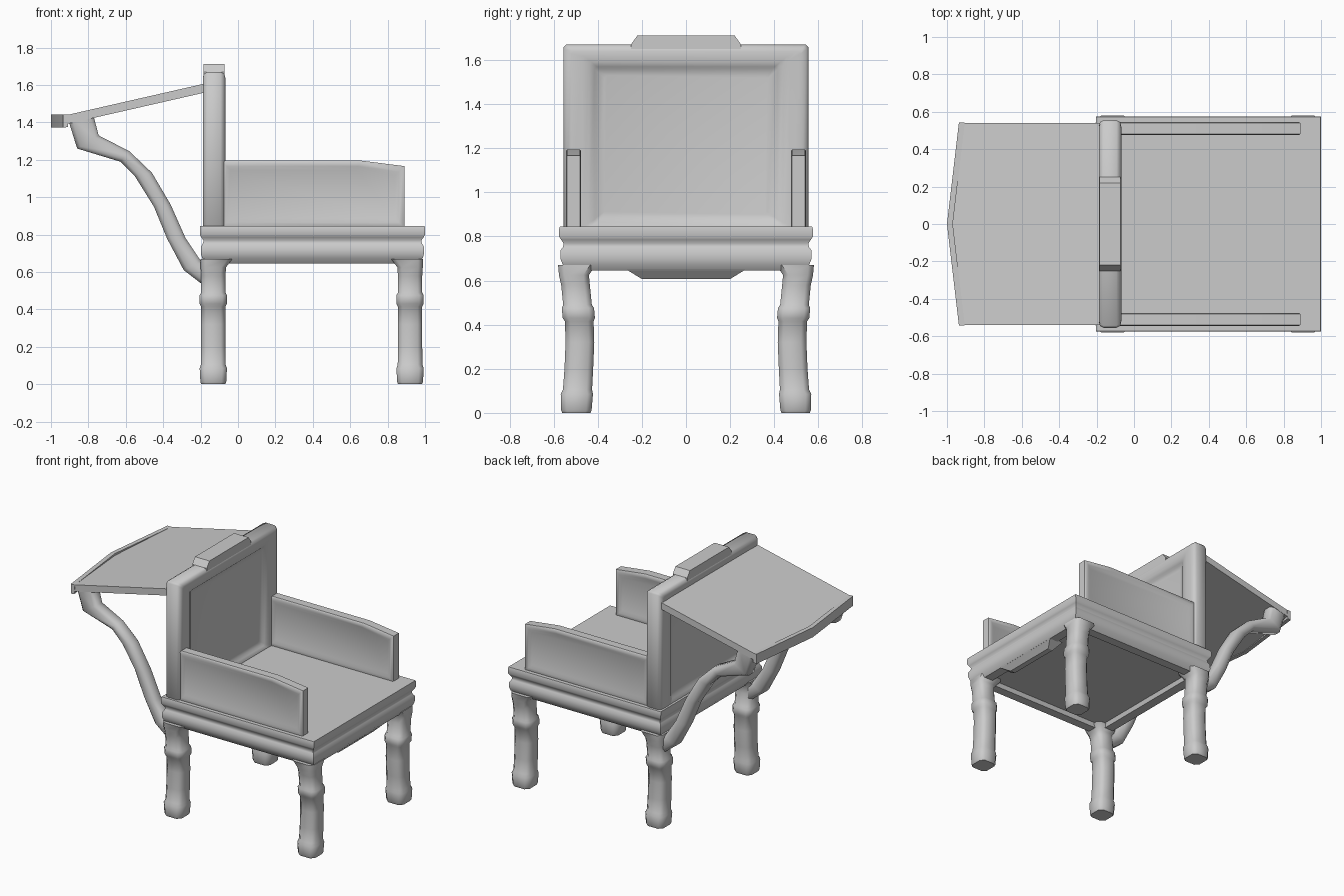
import bpy, bmesh, math
from mathutils import Vector


def loft(name, rings, angle=50):
    """Skin a stack of equal-length point loops and cap both ends."""
    bm = bmesh.new()
    loops = [[bm.verts.new(p) for p in r] for r in rings]
    n = len(loops[0])
    for a, b in zip(loops, loops[1:]):
        for i in range(n):
            j = (i + 1) % n
            bm.faces.new((a[i], a[j], b[j], b[i]))
    bm.faces.new(loops[0])
    bm.faces.new(loops[-1])
    bmesh.ops.recalc_face_normals(bm, faces=bm.faces)
    me = bpy.data.meshes.new(name)
    bm.to_mesh(me)
    bm.free()
    ob = bpy.data.objects.new(name, me)
    bpy.context.collection.objects.link(ob)
    bpy.ops.object.select_all(action='DESELECT')
    ob.select_set(True)
    bpy.context.view_layer.objects.active = ob
    bpy.ops.object.shade_smooth_by_angle(angle=math.radians(angle))
    return ob


def chamfered(a, b, c):
    """Rectangle of half sizes a, b with corners cut by c."""
    return [(a, c - b), (a, b - c), (a - c, b), (c - a, b),
            (-a, b - c), (-a, c - b), (c - a, -b), (a - c, -b)]


def prism(name, outline, y0, y1):
    return loft(name, [[(x, y, z) for x, z in outline] for y in (y0, y1)], 30)


# Seat: moulded rim with a recessed underside
seat_profile = [(0.845, 0.600, 0.572), (0.835, 0.602, 0.575), (0.80, 0.602, 0.576),
                (0.785, 0.594, 0.566), (0.768, 0.582, 0.555), (0.752, 0.586, 0.558),
                (0.735, 0.596, 0.570), (0.70, 0.597, 0.570), (0.675, 0.590, 0.560),
                (0.645, 0.568, 0.535), (0.645, 0.50, 0.47), (0.675, 0.49, 0.46)]
loft("seat", [[(0.398 + sx * a, sy * b, z) for sx, sy in ((1, 1), (-1, 1), (-1, -1), (1, -1))]
              for z, a, b in seat_profile])

# Hanging lip under the front of the seat
loft("seat_front_drop", [
    [(0.97, -0.27, 0.65), (0.97, 0.27, 0.65), (0.86, 0.27, 0.65), (0.86, -0.27, 0.65)],
    [(0.93, -0.20, 0.607), (0.93, 0.20, 0.607), (0.89, 0.20, 0.607), (0.89, -0.20, 0.607)]], 30)

# Legs: z, half width, outward centre in y
leg_profile = [(0, .064, .497), (.012, .069, .497), (.085, .073, .495), (.105, .066, .492),
               (.20, .065, .486), (.32, .065, .481), (.415, .065, .484), (.43, .073, .486),
               (.475, .073, .490), (.49, .065, .492), (.58, .065, .501), (.625, .068, .508),
               (.67, .085, .495)]
for lx, where in ((-0.132, "back"), (0.92, "front")):
    for s, side in ((1, "left"), (-1, "right")):
        rings = []
        for z, h, yc in leg_profile:
            shift = (h - 0.068) * (1 if lx < 0 else -1) if z > 0.6 else 0
            rings.append([(lx + shift + x, s * yc + y, z) for x, y in chamfered(h, h, 0.025)])
        loft(f"{where}_leg_{side}", rings, 50)


# Backrest: thick rounded frame around a recessed panel on both faces
def back_ring(x, hw, z0, z1, c=0.004):
    cy, h = (z0 + z1) / 2, (z1 - z0) / 2
    return [(x, y, cy + z) for y, z in chamfered(hw, h, c)]


half = [(0.028, 0.37, 0.90, 1.53), (0.034, 0.405, 0.875, 1.56), (0.044, 0.415, 0.865, 1.57),
        (0.056, 0.44, 0.85, 1.59), (0.060, 0.47, 0.84, 1.615), (0.060, 0.52, 0.835, 1.64),
        (0.054, 0.545, 0.83, 1.66), (0.035, 0.555, 0.83, 1.67)]
rings = [back_ring(-0.128 + d, *r, 0.012) for d, *r in half]
rings += [back_ring(-0.128 - d, *r, 0.012) for d, *r in reversed(half)]
loft("backrest", rings, 50)

# Raised crest on the top rail
crest = [(-0.25, 1.64), (-0.25, 1.67), (-0.22, 1.712), (0.22, 1.712), (0.25, 1.67), (0.25, 1.64)]
loft("backrest_crest", [[(x, y, z) for y, z in crest] for x in (-0.185, -0.071)], 30)


# Armrests: boards with a slightly sunken panel
def arm_outline(d):
    return [(-0.09 + d, 0.835 + d), (0.89 - d, 0.835 + d), (0.89 - d, 1.166 - d),
            (0.66 - d * 0.6, 1.195 - d), (-0.09 + d, 1.195 - d)]


for s, side in ((1, "left"), (-1, "right")):
    steps = [(-0.025, 0.05), (-0.033, 0.03), (-0.035, 0.008), (-0.029, 0),
             (0.029, 0), (0.035, 0.008), (0.033, 0.03), (0.025, 0.05)]
    loft(f"armrest_{side}", [[(x, s * 0.51 + o, z) for x, z in arm_outline(d)]
                             for o, d in steps], 50)

# Sloping rear shelf with a pointed outer edge
plan = [(-0.17, -0.54), (-0.17, 0.54), (-0.925, 0.54), (-0.98, 0), (-0.925, -0.54)]
loft("rear_shelf", [[(x, y, 1.609 + 0.228 * (x + 0.17) + o) for x, y in plan]
                    for o in (0, -0.048)], 30)

# Lip strip along the shelf edge
loft("rear_shelf_lip", [[(x - 0.001, y, 1.441), (x + 0.03, y, 1.441),
                         (x + 0.025, y, 1.375), (x - 0.001, y, 1.372)]
                        for x, y in ((-0.935, -0.543), (-0.999, 0), (-0.935, 0.543))], 30)

# Curved braces carrying the shelf: paired upper and lower outline points
upper = [(-0.775, 1.445), (-0.745, 1.33), (-0.58, 1.245), (-0.46, 1.13), (-0.36, 0.96),
         (-0.28, 0.78), (-0.20, 0.66), (-0.16, 0.63)]
lower = [(-0.905, 1.405), (-0.86, 1.26), (-0.63, 1.19), (-0.55, 1.11), (-0.45, 0.95),
         (-0.38, 0.78), (-0.29, 0.61), (-0.16, 0.51)]
for s, side in ((1, "left"), (-1, "right")):
    rings = []
    for u, l in zip(upper, lower):
        u, l = Vector((u[0], 0, u[1])), Vector((l[0], 0, l[1]))
        mid, across = (u + l) / 2, (u - l).normalized()
        h = (u - l).length / 2
        rings.append([mid + across * a + Vector((0, s * 0.49 + b, 0))
                      for a, b in chamfered(h, 0.048, 0.022)])
    loft(f"shelf_brace_{side}", rings, 50)
